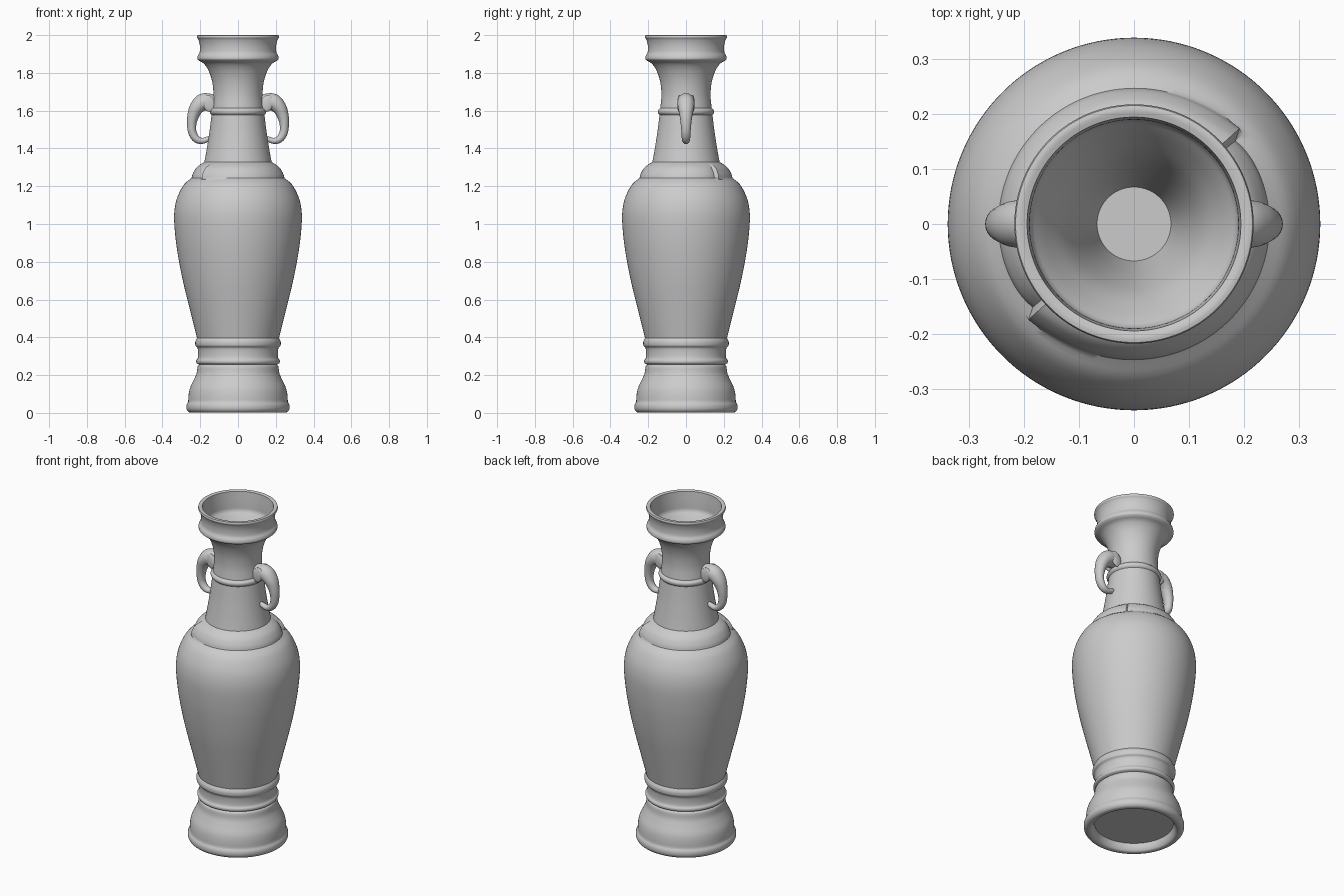
import bpy, bmesh, math
from mathutils import Vector

if "Cube" in bpy.data.objects:
    bpy.data.objects.remove(bpy.data.objects["Cube"])

SEG = 128


def smooth_path(pts, n):
    """Catmull-Rom interpolation through points of any dimension."""
    p = [Vector(q) for q in pts]
    p = [2 * p[0] - p[1]] + p + [2 * p[-1] - p[-2]]
    out = []
    for a, b, c, d in zip(p, p[1:], p[2:], p[3:]):
        for k in range(n):
            t = k / n
            out.append(0.5 * (2 * b + (c - a) * t + (2 * a - 5 * b + 4 * c - d) * t * t
                              + (3 * b - a - 3 * c + d) * t ** 3))
    return out + [p[-2]]


def loft(name, rings, angle=40):
    """Skin a list of closed rings and cap both ends."""
    bm = bmesh.new()
    loops = [[bm.verts.new(v) for v in r] for r in rings]
    n = len(loops[0])
    for a, b in zip(loops, loops[1:]):
        for i in range(n):
            j = (i + 1) % n
            bm.faces.new((a[i], a[j], b[j], b[i]))
    bm.faces.new(loops[0][::-1])
    bm.faces.new(loops[-1])
    bmesh.ops.recalc_face_normals(bm, faces=bm.faces)
    me = bpy.data.meshes.new(name)
    bm.to_mesh(me)
    bm.free()
    return finish(bpy.data.objects.new(name, me), angle, link=True)


def finish(ob, angle=40, link=False):
    if link:
        bpy.context.collection.objects.link(ob)
    bpy.ops.object.select_all(action='DESELECT')
    ob.select_set(True)
    bpy.context.view_layer.objects.active = ob
    bpy.ops.object.shade_smooth_by_angle(angle=math.radians(angle))
    return ob


# Vase profile (radius, z), split into sections where it creases
sections = [
    # recessed underside and foot
    [(0.215, 0.045), (0.222, 0.02), (0.235, 0.003), (0.258, 0.003), (0.272, 0.018),
     (0.273, 0.04), (0.264, 0.058)],
    [(0.264, 0.058), (0.261, 0.1), (0.253, 0.135), (0.234, 0.175), (0.219, 0.21),
     (0.214, 0.245), (0.205, 0.255)],
    # lower band with two beads
    [(0.205, 0.255), (0.219, 0.263), (0.221, 0.277), (0.213, 0.29), (0.211, 0.315),
     (0.214, 0.343), (0.225, 0.356), (0.226, 0.378), (0.217, 0.396)],
    # belly
    [(0.217, 0.396), (0.243, 0.5), (0.268, 0.6), (0.292, 0.7), (0.312, 0.8), (0.329, 0.91),
     (0.338, 1.02), (0.334, 1.09), (0.318, 1.15), (0.285, 1.21), (0.246, 1.243)],
    # shoulder collar
    [(0.246, 1.243), (0.240, 1.265), (0.222, 1.296), (0.198, 1.316), (0.178, 1.328)],
    # neck with ring
    [(0.178, 1.328), (0.165, 1.4), (0.151, 1.49), (0.140, 1.578)],
    [(0.140, 1.578), (0.148, 1.588), (0.148, 1.602), (0.136, 1.614)],
    [(0.136, 1.614), (0.130, 1.68), (0.136, 1.75), (0.155, 1.81), (0.18, 1.848),
     (0.206, 1.864)],
    # mouth and rim
    [(0.206, 1.864), (0.215, 1.874), (0.213, 1.89), (0.203, 1.91), (0.202, 1.945),
     (0.209, 1.975), (0.217, 1.988), (0.215, 1.999)],
    [(0.215, 1.999), (0.206, 2.0), (0.194, 1.997)],
    # inside funnel
    [(0.194, 1.997), (0.190, 1.94), (0.188, 1.885)],
    [(0.188, 1.885), (0.16, 1.845), (0.125, 1.78), (0.095, 1.68), (0.067, 1.55)],
]
profile = []
for sec in sections:
    profile += smooth_path(sec, 4)[:-1]
profile.append(Vector(sections[-1][-1]))


def collar_fold(r, z, ang):
    """The collar wraps over itself with a step on two opposite sides."""
    if not (1.24 < z < 1.32 and r > 0.18):
        return r
    d = (math.degrees(ang) - 41) % 180
    lift = 0.014 * math.exp(-d / 14) - 0.01 * math.exp(-(180 - d) / 8)
    return r + lift * min(1, (1.325 - z) / 0.03)


rings = []
for r, z in profile:
    angles = [2 * math.pi * i / SEG for i in range(SEG)]
    rings.append([(collar_fold(r, z, a) * math.cos(a), collar_fold(r, z, a) * math.sin(a), z)
                  for a in angles])
loft("vase_body", rings, 35)

# Elephant-head handle: (x, z, in-plane radius, sideways radius)
trunk = [(0.105, 1.64, 0.034, 0.034), (0.15, 1.646, 0.044, 0.042), (0.188, 1.643, 0.046, 0.045),
         (0.219, 1.615, 0.038, 0.042), (0.237, 1.575, 0.031, 0.034), (0.245, 1.53, 0.025, 0.028),
         (0.241, 1.483, 0.022, 0.024), (0.22, 1.45, 0.020, 0.022), (0.19, 1.44, 0.016, 0.018),
         (0.15, 1.452, 0.014, 0.016)]
path = smooth_path(trunk, 5)

for side, label in ((1, "right"), (-1, "left")):
    rings = []
    for i, (x, z, rp, ry) in enumerate(path):
        a, b = path[max(i - 1, 0)], path[min(i + 1, len(path) - 1)]
        t = Vector((b[0] - a[0], b[1] - a[1])).normalized()
        ring = []
        for k in range(24):
            u = 2 * math.pi * k / 24
            c, s = rp * math.cos(u), ry * math.sin(u)
            ring.append((side * (x - t.y * c), s, z + t.x * c))
        rings.append(ring)
    loft(label + "_trunk_handle", rings, 60)

    # Flat ears on both sides of the head
    for y in (-1, 1):
        bpy.ops.mesh.primitive_uv_sphere_add(
            segments=24, ring_count=12, radius=1,
            location=(side * 0.155, y * 0.034, 1.638), rotation=(0, side * 0.3, 0))
        ear = bpy.context.object
        ear.name = label + ("_ear_front" if y < 0 else "_ear_back")
        ear.scale = (0.032, 0.012, 0.046)
        finish(ear, 60)
